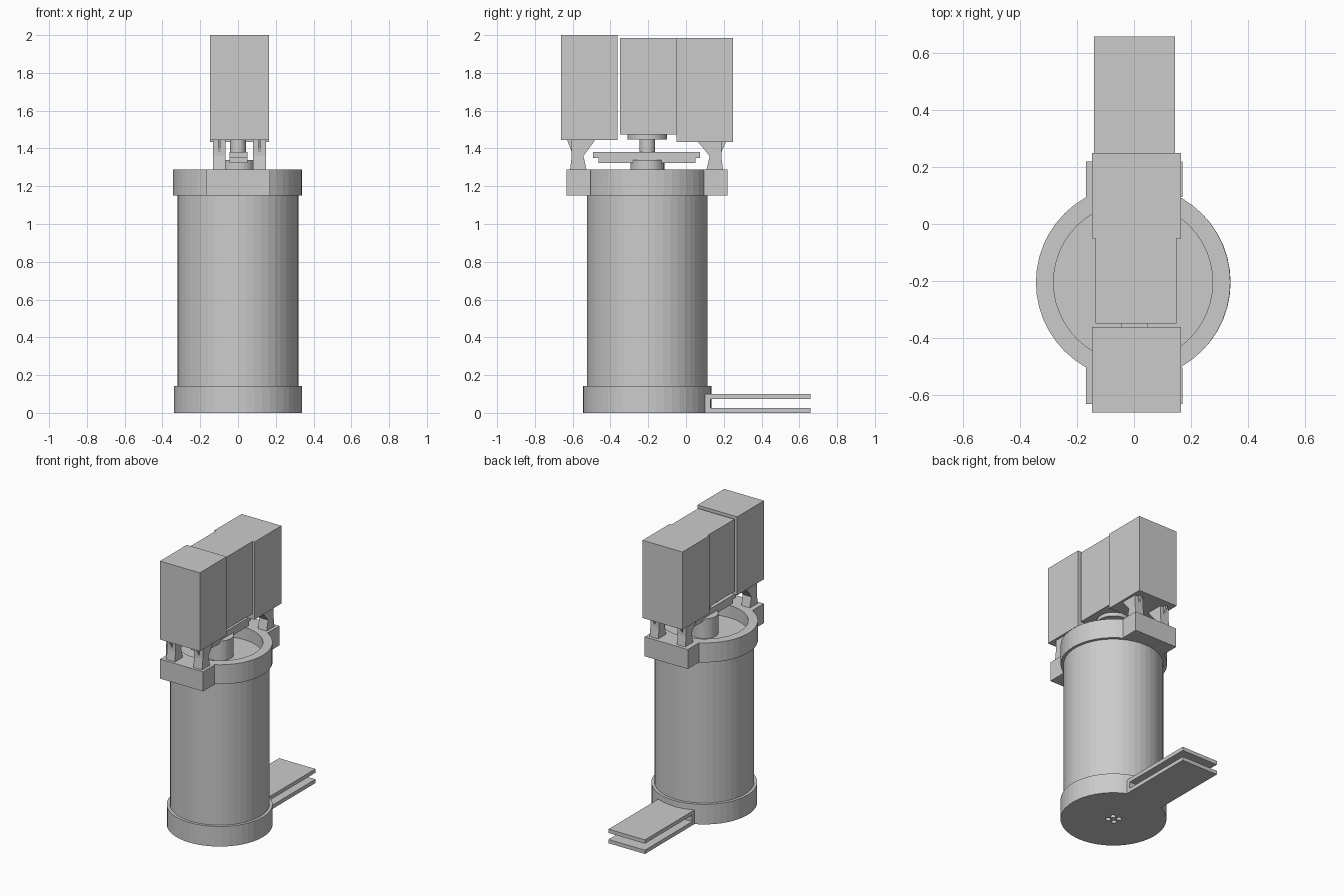
import bpy, bmesh, math

if "Cube" in bpy.data.objects:
    bpy.data.objects.remove(bpy.data.objects["Cube"])

CY = -0.205   # axis of the round column


def finish(name, bm):
    bmesh.ops.remove_doubles(bm, verts=bm.verts, dist=1e-5)
    bmesh.ops.recalc_face_normals(bm, faces=bm.faces)
    me = bpy.data.meshes.new(name)
    bm.to_mesh(me)
    bm.free()
    ob = bpy.data.objects.new(name, me)
    bpy.context.collection.objects.link(ob)
    return ob


def box(name, x0, x1, y0, y1, z0, z1):
    bm = bmesh.new()
    bmesh.ops.create_cube(bm, size=1)
    for v in bm.verts:
        v.co = ((x0 + x1) / 2 + v.co.x * (x1 - x0),
                (y0 + y1) / 2 + v.co.y * (y1 - y0),
                (z0 + z1) / 2 + v.co.z * (z1 - z0))
    return finish(name, bm)


def lathe(name, profile, x=0.0, y=CY, n=48):
    """Spin a closed (radius, z) outline around a vertical axis."""
    bm = bmesh.new()
    rings = []
    for i in range(n):
        a = 2 * math.pi * i / n
        rings.append([bm.verts.new((x + r * math.cos(a), y + r * math.sin(a), z))
                      for r, z in profile])
    m = len(profile)
    for i in range(n):
        p, q = rings[i], rings[(i + 1) % n]
        for j in range(m):
            k = (j + 1) % m
            ra, rb = profile[j][0], profile[k][0]
            if ra == 0 and rb == 0:
                continue
            if ra == 0:
                bm.faces.new((p[j], p[k], q[k]))
            elif rb == 0:
                bm.faces.new((p[j], p[k], q[j]))
            else:
                bm.faces.new((p[j], p[k], q[k], q[j]))
    return finish(name, bm)


def disc(name, r, z0, z1, n=48, **kw):
    return lathe(name, [(0, z0), (r, z0), (r, z1), (0, z1)], n=n, **kw)


def extrude_x(name, outline, x0, x1):
    """Extrude a (y, z) outline along x."""
    bm = bmesh.new()
    f = bm.faces.new([bm.verts.new((x0, y, z)) for y, z in outline])
    ext = bmesh.ops.extrude_face_region(bm, geom=[f])["geom"]
    bmesh.ops.translate(bm, vec=(x1 - x0, 0, 0),
                        verts=[g for g in ext if isinstance(g, bmesh.types.BMVert)])
    return finish(name, bm)


# Base with four small recesses underneath
base = disc("base", 0.34, 0, 0.142)
for i, sx in enumerate((-1, 1)):
    for j, sy in enumerate((-1, 1)):
        cut = disc(f"recess_cutter_{i}{j}", 0.018, -0.02, 0.02, n=12,
                   x=sx * 0.025, y=CY + sy * 0.025)
        cut.hide_render = True
        cut.hide_viewport = True
        mod = base.modifiers.new("recess", "BOOLEAN")
        mod.object = cut
        mod.solver = "EXACT"

# Column and open collar
disc("column", 0.32, 0.142, 1.2)
lathe("collar", [(0.28, 1.15), (0.342, 1.15), (0.342, 1.288), (0.28, 1.288)], x=-0.003)

# Collar lugs
box("front_lug", -0.168, 0.17, -0.633, CY - 0.30, 1.15, 1.288)
box("back_lug", -0.168, 0.17, CY + 0.30, 0.22, 1.15, 1.288)

# Forked arm at the foot
extrude_x("forked_arm", [(0.08, 0), (0.66, 0), (0.66, 0.027), (0.13, 0.027),
                         (0.13, 0.073), (0.66, 0.073), (0.66, 0.1), (0.08, 0.1)],
          -0.14, 0.145)

# Central hub, cross bars and plunger
disc("hub", 0.09, 1.2, 1.34, n=32)
box("lower_bar", -0.045, 0.05, -0.463, 0.05, 1.322, 1.35)
box("upper_bar", -0.045, 0.05, -0.493, 0.075, 1.35, 1.38)
disc("plunger", 0.042, 1.38, 1.45, n=32)
disc("plunger_flange", 0.105, 1.447, 1.475, n=32)

# Three tall housings
box("front_housing", -0.147, 0.165, -0.663, -0.363, 1.444, 2.0)
box("middle_housing", -0.135, 0.15, -0.35, -0.051, 1.473, 1.985)
box("back_housing", -0.147, 0.165, -0.051, 0.25, 1.434, 1.985)

# Legs: column with an inward gusset, plus a thin outer rib
for end, yc, s, top in (("front", -0.575, 1, 1.446), ("back", 0.157, -1, 1.436)):
    for side, x0, x1 in (("left", -0.132, -0.065), ("right", 0.08, 0.148)):
        leg = [(-0.04, 1.28), (0.05, 1.28), (0.032, 1.36), (0.095, top), (-0.03, top), (-0.03, 1.36)]
        extrude_x(f"{end}_{side}_leg", [(yc + s * y, z) for y, z in leg], x0, x1)
        rib = [(-0.028, 1.375), (-0.028, top), (-0.055, top)]
        xm = (x0 + x1) / 2
        extrude_x(f"{end}_{side}_rib", [(yc + s * y, z) for y, z in rib], xm - 0.007, xm + 0.007)
